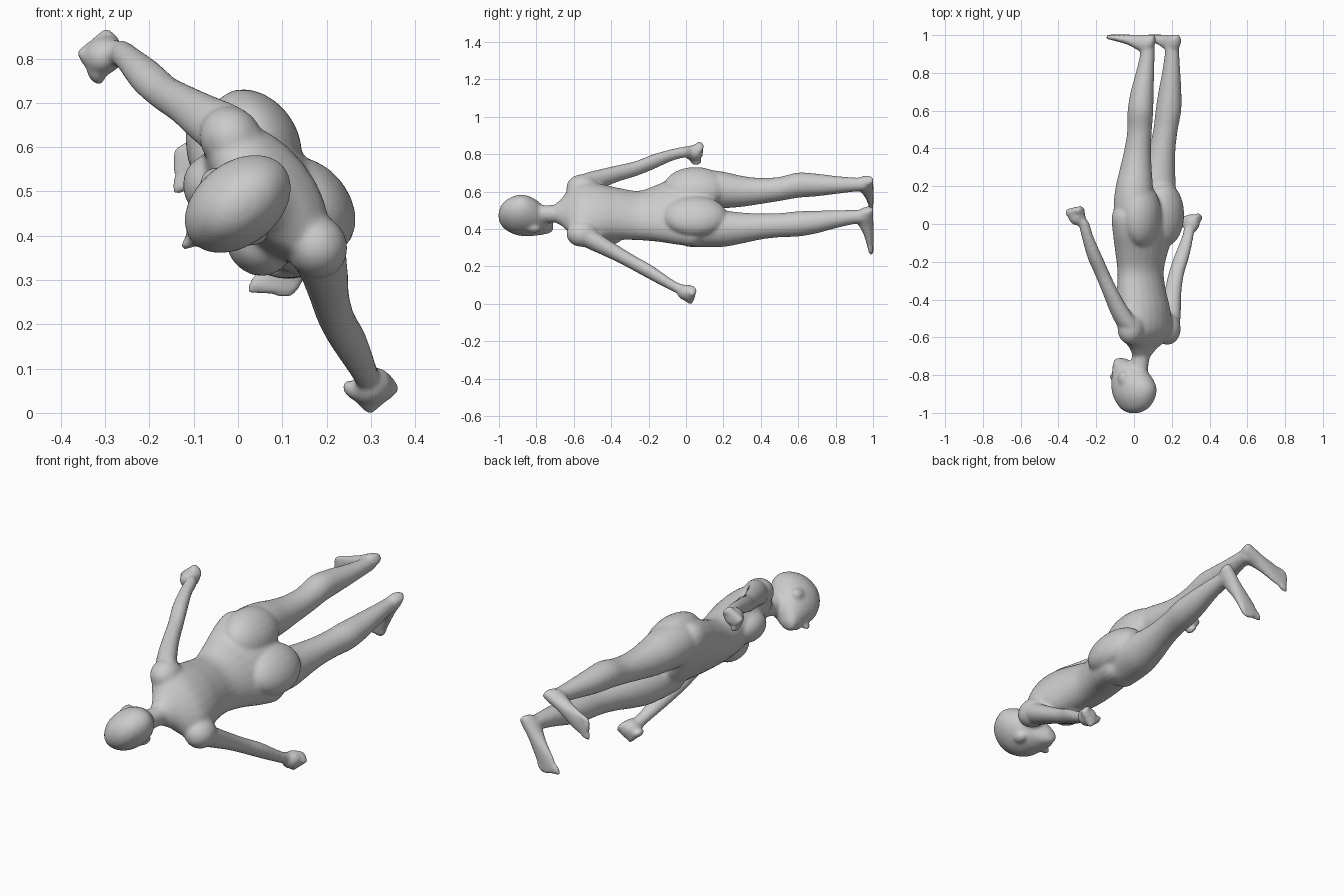
import bpy, bmesh, math
from mathutils import Vector, Matrix

# Body axes: the figure lies along y (head at -y) and is rolled about it
SIDE = Vector((0.62, 0, -0.785)).normalized()
FRONT = Vector((-0.785, 0, -0.62)).normalized()
Y = Vector((0, 1, 0))
bm = bmesh.new()
N = 24


def spline(rows, steps=4):
    """Smoothly interpolate a list of section rows."""
    rows = [Vector(r) for r in rows]
    out = []
    for i in range(len(rows) - 1):
        p0, p1 = rows[max(i - 1, 0)], rows[i]
        p2, p3 = rows[i + 1], rows[min(i + 2, len(rows) - 1)]
        for s in range(steps):
            t = s / steps
            out.append(0.5 * (2 * p1 + (p2 - p0) * t + (2 * p0 - 5 * p1 + 4 * p2 - p3) * t * t
                              + (3 * p1 - p0 - 3 * p2 + p3) * t ** 3))
    return out + [rows[-1]]


def loft(rows, u=SIDE, v=FRONT):
    """Closed tube through rows of (x, y, z, half size on u, half size on v)."""
    rings = []
    for r in spline(rows):
        c = Vector(r[:3])
        rings.append([bm.verts.new(c + u * r[3] * math.cos(k * math.tau / N)
                                   + v * r[4] * math.sin(k * math.tau / N)) for k in range(N)])
    for a, b in zip(rings, rings[1:]):
        for k in range(N):
            bm.faces.new((a[k], a[(k + 1) % N], b[(k + 1) % N], b[k]))
    bm.faces.new(rings[0][::-1])
    bm.faces.new(rings[-1])


def blob(c, a, f, y, side=SIDE, front=FRONT):
    """Ellipsoid with half sizes along side, front and y."""
    m = Matrix((side * a, front * f, Y * y)).transposed().to_4x4()
    m.translation = Vector(c)
    bmesh.ops.create_uvsphere(bm, u_segments=20, v_segments=14, radius=1, matrix=m)


def at(c, a, f, y=0):
    return Vector(c) + SIDE * a + FRONT * f + Y * y


# Torso
loft([(.04, -.70, .483, .05, .046), (.05, -.655, .492, .095, .06), (.06, -.61, .50, .165, .08),
      (.067, -.55, .50, .185, .10), (.055, -.45, .49, .168, .114), (.04, -.35, .48, .152, .112),
      (.035, -.25, .472, .147, .105), (.04, -.15, .485, .175, .112), (.05, -.05, .50, .215, .118),
      (.055, .04, .507, .235, .12), (.058, .10, .51, .2, .105), (.06, .13, .51, .14, .07)])
for s in (-1, 1):
    # buttock, breast, shoulder
    blob(at((.055, .05, .507), s * .098, -.06), .122, .09, .17)
    blob(at((.05, -.43, .487), s * .078, .065), .08, .073, .105)
    blob(at((.08, -.555, .498), s * .155, 0), .075, .07, .085)

# Neck and head
loft([(.055, -.60, .495, .06, .06), (.045, -.67, .488, .05, .048), (.032, -.72, .48, .047, .05),
      (.015, -.80, .475, .048, .06)])
HEAD = Vector((0, 0, .472))
head = [(-1.002, 0, .012, .02), (-.992, 0, .04, .055), (-.967, -.003, .065, .092),
        (-.92, -.003, .088, .122), (-.87, 0, .094, .134), (-.82, .012, .088, .122),
        (-.78, .03, .075, .102), (-.745, .055, .058, .075), (-.72, .085, .035, .042), (-.71, .09, .017, .02)]
loft([(*at(HEAD, 0, f, y), a, b) for y, f, a, b in head])
blob(at(HEAD, 0, .132, -.81), .015, .032, .026)
blob(at(HEAD, 0, .126, -.765), .028, .014, .014)
for s in (-1, 1):
    blob(at(HEAD, s * .088, .01, -.815), .015, .027, .036)

# Legs, as (x, y, z, radius)
upper_leg = [(.01, .0, .6, .11), (.0, .1, .61, .106), (.002, .2, .608, .097), (.01, .3, .601, .082),
             (.02, .4, .603, .069), (.03, .5, .614, .064), (.034, .6, .634, .067), (.043, .7, .635, .06),
             (.058, .8, .635, .048), (.071, .9, .637, .038), (.072, .96, .638, .037)]
lower_leg = [(.11, .0, .415, .11), (.113, .1, .41, .106), (.123, .2, .402, .097), (.134, .3, .405, .082),
             (.15, .4, .413, .069), (.167, .5, .42, .064), (.182, .6, .427, .067), (.19, .7, .437, .06),
             (.197, .8, .452, .048), (.201, .9, .464, .038), (.202, .96, .466, .037)]
for leg in (upper_leg, lower_leg):
    loft([(x, y, z, r, r * 1.03) for x, y, z, r in leg])

# Feet: heel point, toe point and big-toe side
foot = [(0, .018, .04), (.05, .03, .075), (.16, .036, .095), (.32, .036, .085), (.5, .042, .058),
        (.7, .049, .04), (.85, .047, .03), (.93, .036, .02)]
for heel, toe, inner in (((.11, 0, .666), (-.155, 0, .535), 1), ((.234, 0, .512), (.058, 0, .258), -1)):
    heel, toe = Vector(heel), Vector(toe)
    run = toe - heel
    d = run.normalized()
    w = d.cross(Y)
    if w.dot(SIDE) * inner < 0:
        w = -w
    loft([(*(heel + run * t + Y * (1.003 - h / 2)), a, h / 2) for t, a, h in foot], w, Y)
    for i in range(5):
        size = .016 if i == 0 else .012
        blob(heel + run * (.93 - .035 * i) + w * (.034 - .019 * i) + Y * .988, size, .034, .014, w, d)

# Arms, as (x, y, z, radius)
upper_arm = [(.03, -.61, .60, .02), (.01, -.595, .61, .045), (-.02, -.55, .632, .062),
             (-.07, -.47, .662, .055), (-.12, -.37, .695, .045), (-.165, -.27, .722, .041),
             (-.205, -.18, .757, .041), (-.245, -.07, .797, .032), (-.265, .0, .812, .03), (-.285, .03, .81, .03)]
lower_arm = [(.13, -.61, .42, .02), (.15, -.595, .40, .045), (.177, -.55, .37, .062),
             (.193, -.47, .325, .055), (.205, -.37, .27, .046), (.222, -.27, .213, .042),
             (.25, -.18, .163, .041), (.278, -.09, .108, .033), (.288, -.05, .086, .03), (.295, -.02, .075, .03)]
for arm in (upper_arm, lower_arm):
    loft([(x, y, z, r, r) for x, y, z, r in arm])

# Fists with curled fingers and thumb
for c, s in (((-.302, .042, .806), -1), ((.302, .003, .06), 1)):
    blob(c, .042, .048, .05)
    for i in range(4):
        blob(at(c, s * .016, -.036 + .024 * i, .03 - .004 * i), .036, .014, .025)
    blob(at(c, -s * .022, .042, .012), .026, .016, .032)

# Fuse everything into one smooth skin
bmesh.ops.recalc_face_normals(bm, faces=bm.faces)
mesh = bpy.data.meshes.new("figure_body")
bm.to_mesh(mesh)
bm.free()
body = bpy.data.objects.new("figure_body", mesh)
bpy.context.collection.objects.link(body)
fuse = body.modifiers.new("fuse", 'REMESH')
fuse.mode = 'VOXEL'
fuse.voxel_size = .008
fuse.use_smooth_shade = True
soft = body.modifiers.new("soften", 'SMOOTH')
soft.factor = .5
soft.iterations = 12
